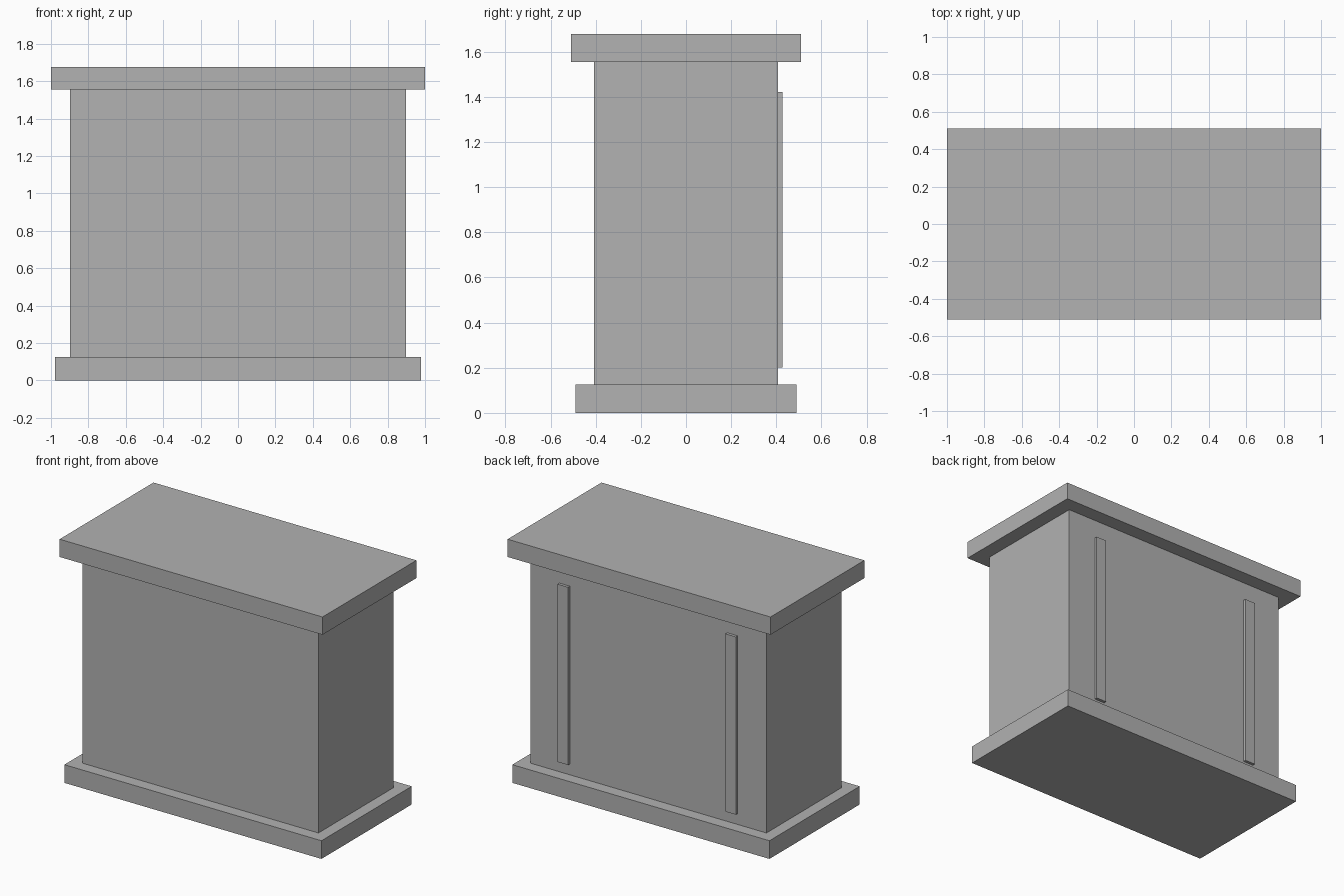
import bpy

if "Cube" in bpy.data.objects:
    bpy.data.objects.remove(bpy.data.objects["Cube"])

grey = bpy.data.materials.new("plain grey")
grey.diffuse_color = (0.445, 0.445, 0.445, 1.0)
grey.use_nodes = True
grey.node_tree.nodes["Principled BSDF"].inputs["Base Color"].default_value = grey.diffuse_color


def box(name, x, y, z):
    """Flat-sided box spanning the (low, high) ranges on each axis."""
    bpy.ops.mesh.primitive_cube_add(size=1, location=[sum(r) / 2 for r in (x, y, z)])
    obj = bpy.context.object
    obj.name = name
    obj.scale = [r[1] - r[0] for r in (x, y, z)]
    bpy.ops.object.transform_apply(location=False, rotation=False, scale=True)
    obj.data.materials.append(grey)
    return obj


# Plinth, cabinet body and overhanging top slab
box("base_plinth", (-0.978, 0.978), (-0.49, 0.49), (0.0, 0.125))
box("cabinet_body", (-0.897, 0.897), (-0.407, 0.407), (0.125, 1.555))
box("top_slab", (-1.0, 1.0), (-0.51, 0.51), (1.555, 1.677))

# Pair of thin vertical strips on the back
for side, label in ((-1, "left"), (1, "right")):
    box("back_strip_" + label, sorted((side * 0.598, side * 0.678)),
        (0.407, 0.427), (0.2, 1.422))
